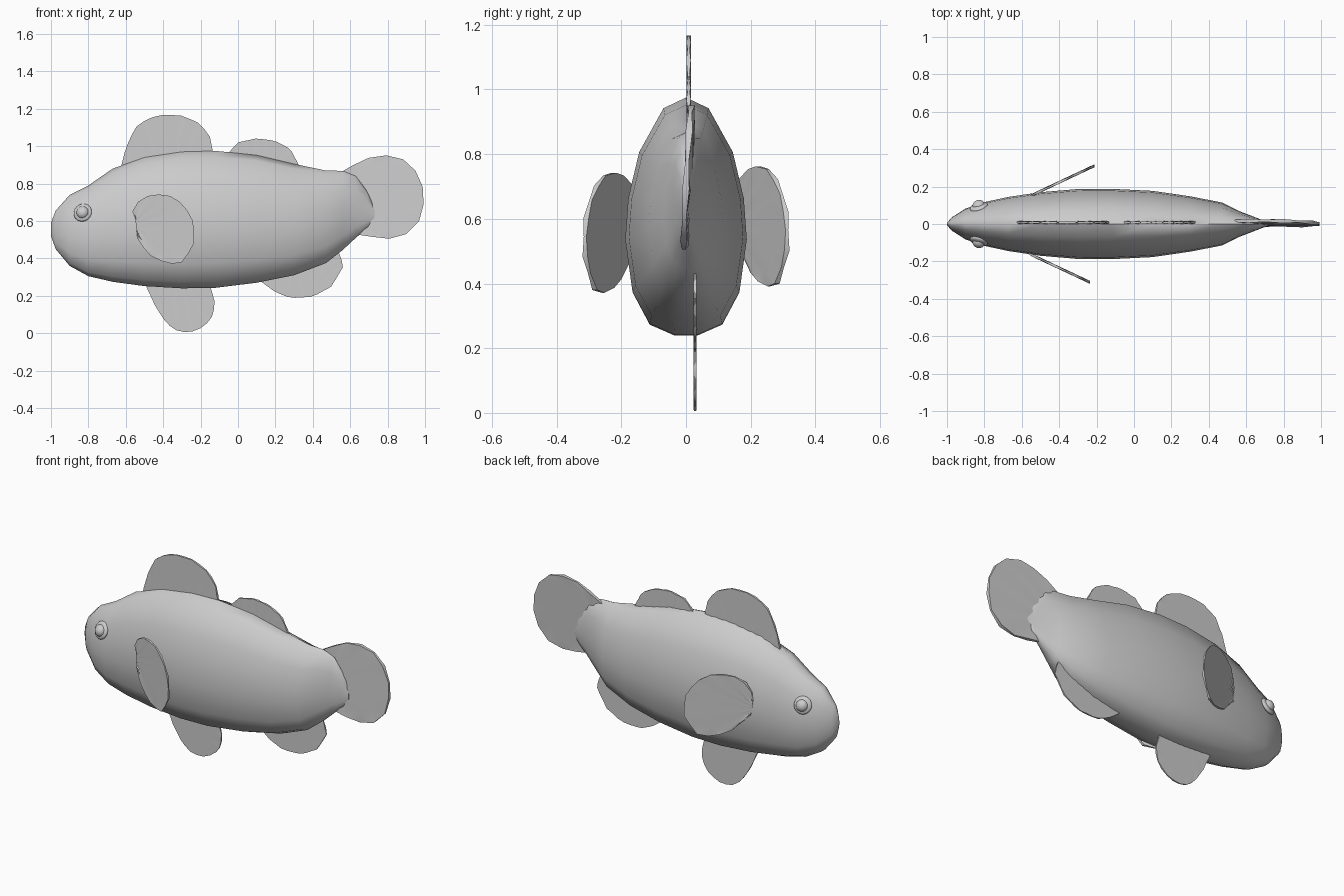
import bpy, bmesh, math
from mathutils import Vector

if "Cube" in bpy.data.objects:
    bpy.data.objects.remove(bpy.data.objects["Cube"])


def make_object(name, bm, angle):
    bmesh.ops.recalc_face_normals(bm, faces=bm.faces)
    me = bpy.data.meshes.new(name)
    bm.to_mesh(me)
    bm.free()
    ob = bpy.data.objects.new(name, me)
    bpy.context.collection.objects.link(ob)
    bpy.ops.object.select_all(action='DESELECT')
    ob.select_set(True)
    bpy.context.view_layer.objects.active = ob
    bpy.ops.object.shade_smooth_by_angle(angle=math.radians(angle))
    return ob


def along(points, f):
    """Point at fraction f of a polyline's length."""
    pts = [Vector(p) for p in points]
    lens = [(b - a).length for a, b in zip(pts, pts[1:])]
    d = f * sum(lens)
    for a, b, l in zip(pts, pts[1:], lens):
        if d <= l:
            return a.lerp(b, d / l)
        d -= l
    return pts[-1]


# Body: rings along x given as (x, bottom z, top z, half width)
stations = [(-1, .52, .59, .006), (-.975, .45, .655, .035), (-.9, .36, .74, .083),
            (-.8, .305, .79, .117), (-.67, .275, .88, .145), (-.5, .252, .94, .17),
            (-.3, .24, .97, .187), (-.12, .243, .975, .188), (.1, .27, .952, .177),
            (.3, .31, .905, .148), (.47, .375, .87, .115), (.56, .445, .868, .07),
            (.63, .51, .84, .043), (.69, .56, .76, .02), (.73, .61, .67, .008)]
half = [(0, 1), (.37, .91), (.77, .54), (.95, .15), (1, -.2), (.88, -.64), (.6, -.91), (.2, -1)]
section = half + [(-y, z) for y, z in reversed(half[1:])]
bm = bmesh.new()
rings = []
for x, lo, hi, w in stations:
    c, h = (lo + hi) / 2, (hi - lo) / 2
    rings.append([bm.verts.new((x, y * w, c + z * h)) for y, z in section])
n = len(section)
for a, b in zip(rings, rings[1:]):
    for i in range(n):
        bm.faces.new((a[i], a[(i + 1) % n], b[(i + 1) % n], b[i]))
bm.faces.new(rings[0])
bm.faces.new(rings[-1])
make_object("body", bm, 50)


# Fins: thin fans from a base line to a rounded edge, with raised rays
def fin(name, base, edge, place, rays=8, thick=.007, rows=4):
    bm = bmesh.new()
    cols = rays * 2 + 1
    sides = []
    for s in (-1, 1):
        grid = []
        for j in range(cols):
            f = j / (cols - 1)
            a, b = along(base, f), along(edge, f)
            t = thick * (1 if j % 2 else .5)
            col = []
            for i in range(rows + 1):
                p = a.lerp(b, i / rows)
                col.append(bm.verts.new((p.x, place(p.x, p.y) + s * t, p.y)))
            grid.append(col)
        for a, b in zip(grid, grid[1:]):
            for i in range(rows):
                bm.faces.new((a[i], a[i + 1], b[i + 1], b[i]))
        sides.append(grid)
    loops = [g[0] + [c[-1] for c in g[1:-1]] + g[-1][::-1] + [c[0] for c in g[-2:0:-1]]
             for g in sides]
    m = len(loops[0])
    for i in range(m):
        k = (i + 1) % m
        bm.faces.new((loops[0][i], loops[0][k], loops[1][k], loops[1][i]))
    return make_object(name, bm, 40)


fin("front_dorsal_fin", [(-.56, .86), (-.2, .92)],
    [(-.63, .87), (-.6, .99), (-.55, 1.1), (-.48, 1.15), (-.4, 1.168), (-.3, 1.164),
     (-.2, 1.12), (-.15, 1.05), (-.13, .95)], lambda x, z: .008)
fin("rear_dorsal_fin", [(0, .9), (.26, .86)],
    [(-.06, .955), (0, 1.02), (.1, 1.042), (.2, 1.028), (.28, .985), (.33, .89)],
    lambda x, z: .008)
fin("pelvic_fin", [(-.42, .31), (-.24, .31)],
    [(-.5, .27), (-.44, .14), (-.38, .05), (-.32, .01), (-.26, .003), (-.18, .035),
     (-.13, .1), (-.125, .17), (-.15, .26)], lambda x, z: .028, thick=.005)
fin("anal_fin", [(.2, .38), (.46, .45)],
    [(.09, .3), (.2, .22), (.28, .188), (.4, .195), (.5, .25), (.565, .36), (.54, .43)],
    lambda x, z: .028, thick=.005)
fin("tail_fin", [(.56, .78), (.6, .6)],
    [(.53, .85), (.68, .935), (.82, .955), (.92, .915), (.98, .82), (1, .72), (.97, .6),
     (.9, .53), (.8, .503), (.62, .53)],
    lambda x, z: .005 + .05 * (z - .73) + .02 * (.8 - x), rays=6, thick=.011)

# Pectoral fins and eyes on both flanks
for side, s, dx, dz in (("near", -1, 0, 0), ("far", 1, .025, .02)):
    edge = [(-.54, .51), (-.565, .65), (-.53, .71), (-.46, .745), (-.37, .738), (-.29, .69),
            (-.235, .59), (-.235, .47), (-.31, .365), (-.39, .377), (-.48, .42), (-.54, .51)]
    fin("pectoral_fin_" + side, [(-.55, .62), (-.54, .53)],
        [(x + dx, z + dz) for x, z in edge[1:]],
        lambda x, z, s=s, dx=dx: s * (.157 + .47 * (x - dx + .565)), thick=.008)

    for name, r, depth, y in (("eye_socket_", .05, .018, .092), ("eye_", .034, .03, .098)):
        bm = bmesh.new()
        bmesh.ops.create_uvsphere(bm, u_segments=20, v_segments=12, radius=1)
        ob = make_object(name + side, bm, 60)
        ob.scale = (r, depth, r)
        ob.location = (-.83, s * y, .645)
        ob.rotation_euler = (-s * -.35, 0, s * .3)
